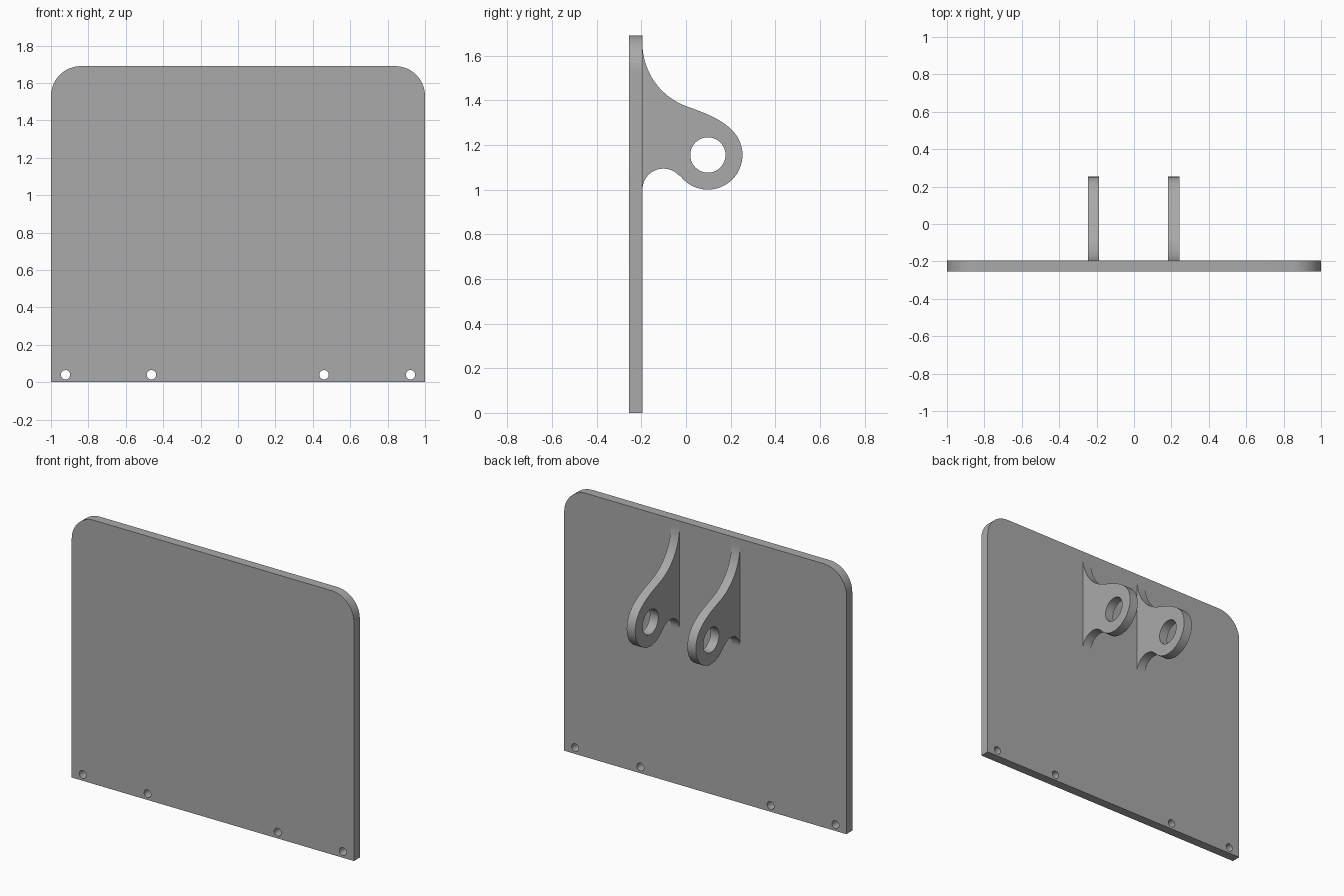
import bpy
import bmesh
from math import cos, sin, pi, radians
from mathutils import Vector
from mathutils.geometry import interpolate_bezier

cube = bpy.data.objects.get("Cube")
if cube:
    bpy.data.objects.remove(cube, do_unlink=True)

grey = bpy.data.materials.new("plain grey")
grey.use_nodes = True
colour = (0.4, 0.4, 0.4, 1)
grey.diffuse_color = colour
grey.node_tree.nodes["Principled BSDF"].inputs["Base Color"].default_value = colour


def arc(cx, cy, r, start, end, steps=16):
    """Points along an arc, angles in degrees."""
    angles = [radians(start + (end - start) * i / steps) for i in range(steps + 1)]
    return [(cx + r * cos(a), cy + r * sin(a)) for a in angles]


def circle(cx, cy, r, steps=32):
    return arc(cx, cy, r, 0, 360, steps)[:-1]


def extruded(name, loops, thickness, location, rotation):
    """Solid slab from an outline followed by its hole loops."""
    curve = bpy.data.curves.new(name, 'CURVE')
    curve.dimensions = '2D'
    curve.fill_mode = 'BOTH'
    curve.extrude = thickness / 2
    for loop in loops:
        spline = curve.splines.new('POLY')
        spline.points.add(len(loop) - 1)
        for point, (x, y) in zip(spline.points, loop):
            point.co = (x, y, 0, 1)
        spline.use_cyclic_u = True
    obj = bpy.data.objects.new(name, curve)
    bpy.context.collection.objects.link(obj)
    obj.location, obj.rotation_euler = location, rotation
    bpy.ops.object.select_all(action='DESELECT')
    obj.select_set(True)
    bpy.context.view_layer.objects.active = obj
    bpy.ops.object.convert(target='MESH')
    obj = bpy.context.object
    # Weld caps to walls
    bm = bmesh.new()
    bm.from_mesh(obj.data)
    bmesh.ops.remove_doubles(bm, verts=bm.verts, dist=0.0001)
    bmesh.ops.recalc_face_normals(bm, faces=bm.faces)
    bm.to_mesh(obj.data)
    bm.free()
    obj.data.materials.clear()
    obj.data.materials.append(grey)
    bpy.ops.object.shade_smooth_by_angle(angle=radians(30))
    return obj


# Plate with rounded top corners and a row of holes along the bottom
height, corner = 1.69, 0.16
outline = [(-1, 0), (1, 0)]
outline += arc(1 - corner, height - corner, corner, 0, 90)
outline += arc(corner - 1, height - corner, corner, 90, 180)
holes = [circle(x, 0.04, 0.025, 24) for x in (-0.922, -0.463, 0.46, 0.922)]
extruded("back_plate", [outline] + holes, 0.06, (0, -0.225, 0), (pi / 2, 0, 0))

# Lug profile: sweeping top, round eye, small fillet underneath
face, eye_y, eye_z, eye_r = -0.195, 0.098, 1.155, 0.155
top = arc(face + 0.3, 1.655, 0.3, 180, 250.5, 24)
eye = arc(eye_y, eye_z, eye_r, 38, -142, 40)
tip, joint = Vector(top[-1]), Vector(eye[0])
shoulder = interpolate_bezier(tip, tip + Vector((0.075, -0.027)),
                              joint + Vector((-0.049, 0.063)), joint, 14)
shoulder = [(p[0], p[1]) for p in shoulder[1:-1]]
fillet = arc(-0.101, 1.0, 0.094, 38, 180, 24)
root = [(face - 0.01, 1.0), (face - 0.01, 1.655)]
profile = top + shoulder + eye + fillet[1:] + root

for side, x in (("right", -0.217), ("left", 0.213)):
    extruded(side + "_lug", [profile, circle(eye_y, eye_z, 0.079, 40)], 0.06,
             (x, 0, 0), (pi / 2, 0, pi / 2))
